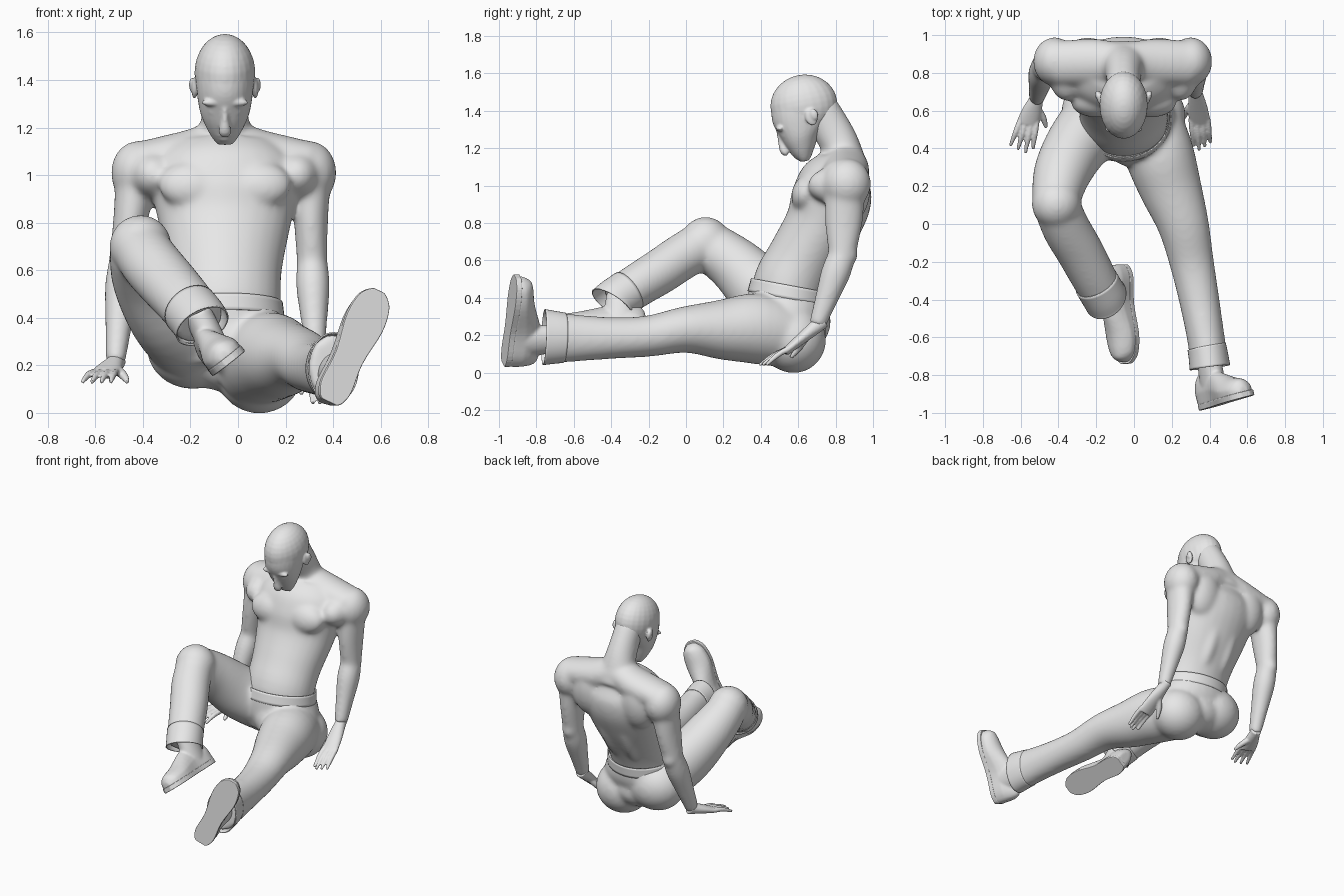
import bpy, bmesh
from math import cos, sin, pi
from mathutils import Vector, Matrix

cube = bpy.data.objects.get("Cube")
if cube:
    bpy.data.objects.remove(cube)

grey = bpy.data.materials.new("light grey")
grey.use_nodes = True
grey.diffuse_color = (.8, .8, .8, 1)
grey.node_tree.nodes["Principled BSDF"].inputs["Base Color"].default_value = (.8, .8, .8, 1)
X, Y, Z = Vector((1, 0, 0)), Vector((0, 1, 0)), Vector((0, 0, 1))
MID = -.055  # body centre line


def smooth_rows(rows, steps):
    """Catmull-Rom interpolation of centre and radius rows."""
    rows = [Vector(r) for r in rows]
    ends = [rows[0]] + rows + [rows[-1]]
    out = []
    for p, q, r, s in zip(ends, ends[1:], ends[2:], ends[3:]):
        for k in range(steps):
            t = k / steps
            out.append(q + (r - p) * (t / 2) + (p * 2 - q * 5 + r * 4 - s) * (t * t / 2)
                       + (q * 3 - p - r * 3 + s) * (t ** 3 / 2))
    return out + [rows[-1]]


def loft(bm, rows, side=X, seg=28, steps=4, caps=True, flat=False):
    """Skin elliptical rings; each row is x, y, z, side radius, other radius."""
    rows = smooth_rows(rows, steps)
    mids = [Vector(r[:3]) for r in rows]
    rings = []
    for i, row in enumerate(rows):
        tan = (mids[min(i + 1, len(mids) - 1)] - mids[max(i - 1, 0)]).normalized()
        u = (side - tan * side.dot(tan)).normalized()
        v = tan.cross(u)
        ring = []
        for k in range(seg):
            c, s = cos(2 * pi * k / seg), sin(2 * pi * k / seg)
            if flat:
                s = max(s, 0)
                c = max(-1, min(1, c * 1.1))
            ring.append(bm.verts.new(mids[i] + u * c * row[3] + v * s * row[4]))
        rings.append(ring)
    for a, b in zip(rings, rings[1:]):
        for k in range(seg):
            n = (k + 1) % seg
            bm.faces.new((a[k], a[n], b[n], b[k]))
    if caps:
        bm.faces.new(rings[0][::-1])
        bm.faces.new(rings[-1])


def blob(bm, centre, radii, tilt=0):
    """Ellipsoid, tilted about the x axis."""
    m = Matrix.Translation(centre) @ Matrix.Rotation(tilt, 4, 'X') @ Matrix.Diagonal((*radii, 1))
    bmesh.ops.create_uvsphere(bm, u_segments=24, v_segments=16, radius=1, matrix=m)


def finish(bm, name, voxel=0, smooth=0):
    bmesh.ops.recalc_face_normals(bm, faces=bm.faces)
    mesh = bpy.data.meshes.new(name)
    bm.to_mesh(mesh)
    bm.free()
    mesh.materials.append(grey)
    mesh.shade_smooth()
    ob = bpy.data.objects.new(name, mesh)
    bpy.context.collection.objects.link(ob)
    if voxel:
        mod = ob.modifiers.new("Blend", 'REMESH')
        mod.mode, mod.voxel_size, mod.use_smooth_shade = 'VOXEL', voxel, True
        mod = ob.modifiers.new("Soften", 'SMOOTH')
        mod.factor, mod.iterations = .5, smooth
    return ob


# Torso, shoulder girdle and neck
body = bmesh.new()
loft(body, [(MID, *r) for r in [
    (.54, .33, .23, .18), (.555, .46, .235, .2), (.625, .6, .24, .195), (.725, .78, .275, .2),
    (.775, .92, .305, .215), (.8, 1.04, .3, .19), (.83, 1.13, .22, .12)]])
loft(body, [(MID - .36, .85, 1.05, .12, .09), (MID - .15, .855, 1.09, .125, .1), (MID, .85, 1.13, .11, .1),
            (MID + .15, .855, 1.09, .125, .1), (MID + .36, .85, 1.05, .12, .09)], side=Y)
loft(body, [(MID, .86, 1.06, .17, .12), (MID, .83, 1.2, .11, .105),
            (MID, .78, 1.3, .093, .105), (MID, .71, 1.42, .09, .1)])
for s in (-1, 1):
    blob(body, (MID + s * .14, .64, .96), (.14, .075, .1), -.3)       # chest muscle
    blob(body, (MID + s * .19, .89, .96), (.13, .095, .17), -.15)     # shoulder blade
    blob(body, (MID + s * .07, .815, .7), (.065, .085, .25), -.4)     # lower back
    blob(body, (MID + s * .3, .8, 1.0), (.1, .15, .1))                # armpit mass


def arm(shoulder, elbow, wrist):
    a, e, w = Vector(shoulder), Vector(elbow), Vector(wrist)
    blob(body, a + Vector((0, .005, -.02)), (.115, .13, .135))
    upper = [(0, .095, .105), (.35, .08, .105), (.65, .07, .097), (1, .065, .073)]
    lower = [(0, .065, .073), (.25, .072, .08), (.6, .058, .064), (1, .042, .046)]
    for p, q, shape in ((a, e, upper), (e, w, lower)):
        loft(body, [(*p.lerp(q, t), u, v) for t, u, v in shape])
    blob(body, e + Vector((0, .02, 0)), (.056, .065, .065))


arm((.3, .855, 1.03), (.312, .835, .63), (.325, .7, .25))
arm((-.42, .855, 1.03), (-.48, .835, .63), (-.515, .665, .21))
finish(body, "torso_and_arms", .0105, 30)

# Head and face
head = bmesh.new()
blob(head, (MID, .63, 1.43), (.128, .18, .163), .2)
loft(head, [(MID, *r) for r in [
    (.62, 1.47, .118, .155), (.61, 1.4, .122, .155), (.607, 1.33, .116, .142), (.61, 1.26, .103, .103),
    (.62, 1.2, .078, .072), (.63, 1.155, .052, .044), (.635, 1.13, .032, .022)]])
loft(head, [(MID, .5, 1.31, .014, .02), (MID, .515, 1.24, .016, .024),
            (MID, .525, 1.185, .026, .022), (MID, .545, 1.17, .02, .014)])
blob(head, (MID, .577, 1.168), (.034, .014, .009))                   # lips
blob(head, (MID, .592, 1.151), (.028, .014, .009))
for s in (-1, 1):
    blob(head, (MID + s * .05, .503, 1.305), (.05, .022, .016))       # brow
    blob(head, (MID + s * .047, .528, 1.265), (.022, .014, .01))      # eye
    blob(head, (MID + s * .128, .67, 1.365), (.013, .033, .046), .3)  # ear
    blob(head, (MID + s * .137, .685, 1.38), (.015, .022, .032), .3)
finish(head, "head", .0065, 7)


# Hands
def hand(name, s, wrist, knuckle, tip, thumb, spread):
    bm = bmesh.new()
    w, k, t = Vector(wrist), Vector(knuckle), Vector(tip)
    loft(bm, [(*w.lerp(k, -.2), .036, .04), (*w, .036, .038), (*w.lerp(k, .5), .052, .03), (*k, .058, .022)])
    for i in range(4):
        f = i - 1.5
        base = k + X * f * .029 - (k - w) * .15
        end = t + X * f * spread + Y * abs(f + s * .4) * .02
        loft(bm, [(*base, .016, .016), (*(base.lerp(end, .5) + Z * .01), .015, .015),
                  (*end, .009, .009)], seg=10)
    loft(bm, [(*w.lerp(k, .25), .022, .022), (*w.lerp(Vector(thumb), .65), .019, .019),
              (*thumb, .01, .01)], seg=10)
    finish(bm, name, .0065, 3)


hand("left_hand", 1, (.325, .7, .25), (.35, .53, .11), (.36, .39, .04), (.265, .56, .08), .03)
hand("right_hand", -1, (-.515, .665, .21), (-.565, .53, .165), (-.595, .375, .13), (-.465, .51, .13), .04)

# Trousers
left_leg = [(.07, .55, .2, .18, .175), (.13, .38, .235, .185, .19), (.19, .2, .23, .167, .163),
            (.26, 0, .23, .137, .125), (.305, -.2, .195, .118, .11), (.345, -.4, .185, .107, .112),
            (.38, -.6, .185, .1, .127), (.4, -.74, .19, .101, .143)]
right_thigh = [(-.18, .56, .3, .195, .175), (-.3, .42, .42, .168, .178),
               (-.38, .27, .57, .152, .152), (-.415, .12, .68, .127, .132)]
right_calf = [(-.41, .1, .69, .122, .127), (-.36, -.02, .62, .127, .124), (-.29, -.14, .54, .125, .122),
              (-.22, -.27, .46, .12, .117), (-.165, -.37, .39, .115, .115)]
legs = bmesh.new()
for rows in (left_leg, right_thigh, right_calf):
    loft(legs, rows)
loft(legs, [(MID, .54, .2, .27, .17), (MID, .545, .31, .28, .215),
            (MID, .55, .4, .25, .22), (MID, .56, .45, .235, .215)])
blob(legs, (-.41, .105, .7), (.132, .133, .133))                     # bent knee
blob(legs, (.09, .575, .175), (.185, .175, .178))                    # seat
blob(legs, (-.19, .6, .275), (.195, .175, .175))
blob(legs, (-.05, .6, .22), (.18, .15, .13))
blob(legs, (-.03, .43, .3), (.11, .125, .14))
finish(legs, "trousers", .012, 20)


def band(name, rows):
    """Open sleeve of cloth, such as a cuff or a waistband."""
    bm = bmesh.new()
    loft(bm, rows, seg=40, caps=False)
    mod = finish(bm, name).modifiers.new("Thickness", 'SOLIDIFY')
    mod.thickness, mod.offset = .006, 0


band("waistband", [(MID, .549, .395, .249, .221), (MID, .562, .465, .24, .215)])
band("left_cuff", [(.385, -.65, .186, .1, .131), (.394, -.7, .188, .102, .138), (.402, -.76, .19, .105, .147)])
band("right_cuff", [(-.2, -.31, .435, .117, .116), (-.165, -.37, .392, .116, .118),
                    (-.15, -.392, .365, .116, .13)])


# Shoes
def shoe(name, heel, toe, up, ankle):
    h, t = Vector(heel), Vector(toe)
    length = (t - h).length
    f = (t - h) / length
    side = Vector(up).cross(f).normalized()
    up = f.cross(side)
    widths = [(0, .035), (.04, .055), (.15, .07), (.4, .064), (.7, .086), (.88, .076), (.96, .052), (1, .025)]
    # rubber sole
    outline = [(x * length, w) for x, w, _ in smooth_rows([(x, w, 0) for x, w in widths], 4)]
    outline += [(x, -w) for x, w in reversed(outline)]
    bm = bmesh.new()
    face = bm.faces.new([bm.verts.new(h + f * x + side * w) for x, w in outline])
    top = bmesh.ops.extrude_face_region(bm, geom=[face])["geom"]
    bmesh.ops.translate(bm, vec=up * .032, verts=[v for v in top if isinstance(v, bmesh.types.BMVert)])
    ob = finish(bm, name + "_sole")
    ob.data.shade_flat()
    mod = ob.modifiers.new("Round edge", 'BEVEL')
    mod.width, mod.segments = .006, 2
    # leather upper and ankle
    heights = [.12, .16, .17, .165, .11, .09, .075, .04]
    bm = bmesh.new()
    loft(bm, [(*(h + f * x * length * .98 + up * .02), w * .97, z)
              for (x, w), z in zip(widths, heights)], side=side, flat=True)
    low = h + f * length * .26 + up * .06
    loft(bm, [(*low, .062, .095), (*low.lerp(Vector(ankle), .55), .062, .085), (*ankle, .06, .075)], side=side)
    finish(bm, name, .008, 5)


shoe("left_shoe", (.385, -.98, .045), (.595, -.915, .515), (-.3, 1, -.1), (.395, -.7, .18))
shoe("right_shoe", (-.06, -.215, .2), (-.03, -.74, .21), (-.62, 0, .79), (-.17, -.35, .42))
